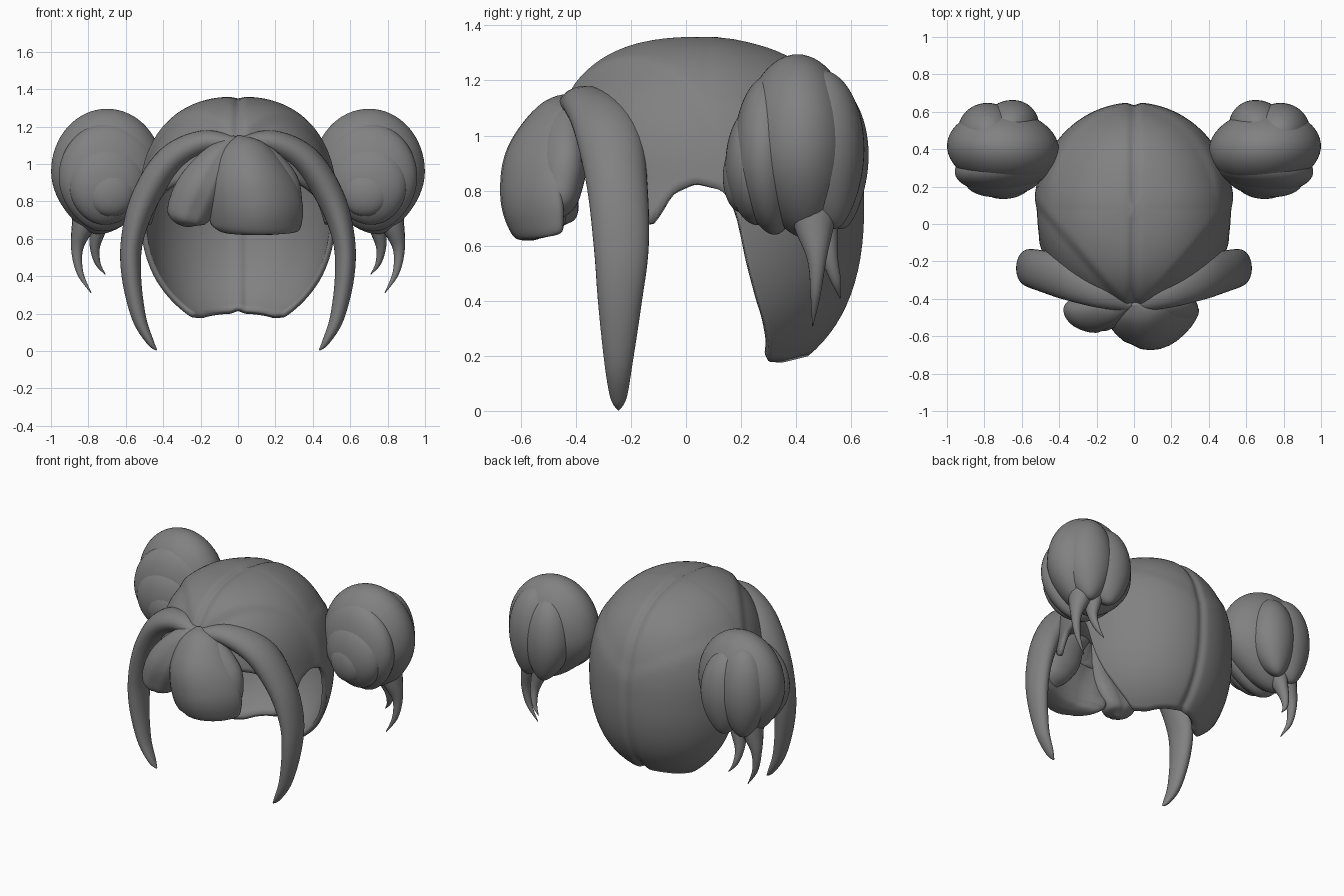
import bpy, bmesh, math
from mathutils import Vector

if "Cube" in bpy.data.objects:
    bpy.data.objects.remove(bpy.data.objects["Cube"])

# Dark grey shared by all hair parts
GREY = bpy.data.materials.new("dark_grey")
GREY.diffuse_color = (.22, .22, .22, 1)
GREY.use_nodes = True
GREY.node_tree.nodes["Principled BSDF"].inputs["Base Color"].default_value = GREY.diffuse_color

def finish(bm, name):
    bmesh.ops.recalc_face_normals(bm, faces=bm.faces)
    me = bpy.data.meshes.new(name)
    bm.to_mesh(me)
    bm.free()
    me.shade_smooth()
    me.materials.append(GREY)
    ob = bpy.data.objects.new(name, me)
    bpy.context.collection.objects.link(ob)
    return ob

def mirror_x(ob):
    m = ob.modifiers.new("mirror", 'MIRROR')
    m.use_axis[0] = True
    m.use_mirror_merge = False

def lerp_table(table, x):
    for (x0, y0), (x1, y1) in zip(table, table[1:]):
        if x <= x1:
            t = max(0, (x - x0) / (x1 - x0))
            return y0 + (y1 - y0) * t
    return table[-1][1]

def smoothstep(x):
    x = min(1, max(0, x))
    return x * x * (3 - 2 * x)

def spline(pts, steps):
    out = []
    for i in range(len(pts) - 1):
        p0, p1, p2, p3 = [pts[min(max(j, 0), len(pts) - 1)] for j in range(i - 1, i + 3)]
        for s in range(steps):
            t = s / steps
            out.append([0.5 * (2*b + (c - a)*t + (2*a - 5*b + 4*c - d)*t*t + (3*b - a - 3*c + d)*t**3)
                        for a, b, c, d in zip(p0, p1, p2, p3)])
    return out + [list(pts[-1])]

def lock(name, pts, wide_axis, bend=0, grooves=(), sides=32):
    """Sweep an ellipse along points (x, y, z, half width, half thickness)."""
    rows = spline(pts, 6)
    pos = [Vector(r[:3]) for r in rows]
    bm = bmesh.new()
    rings = []
    for i, r in enumerate(rows):
        tan = (pos[min(i + 1, len(pos) - 1)] - pos[max(i - 1, 0)]).normalized()
        v = Vector(wide_axis)
        v = (v - tan * v.dot(tan)).normalized()
        u = tan.cross(v)
        w, h = max(r[3], .002), max(r[4], .002)
        ring = []
        for k in range(sides):
            a = 2 * math.pi * k / sides
            f = 1 - sum(.10 * math.exp(-((math.cos(a) - g) / .1) ** 2) for g in grooves)
            p = pos[i] + v * w * math.cos(a) + u * h * f * math.sin(a)
            p.y += bend * (w * math.cos(a)) ** 2
            ring.append(bm.verts.new(p))
        rings.append(ring)
    for r0, r1 in zip(rings, rings[1:]):
        for k in range(sides):
            n = (k + 1) % sides
            bm.faces.new((r0[k], r0[n], r1[n], r1[k]))
    bm.faces.new(rings[0])
    bm.faces.new(rings[-1])
    return finish(bm, name)

# Hair cap: rounded shell whose lower edge varies from front (-1) to back (1)
EDGE = [(-1, .93), (-.75, .9), (-.52, .82), (-.38, .66), (-.3, .72), (-.24, .79), (-.08, .83),
        (.1, .8), (.19, .72), (.25, .55), (.35, .4), (.48, .28), (.62, .18), (.8, .175), (1, .2)]
CY, CZ, NP, NT = .08, .76, 192, 36
bm = bmesh.new()
top = bm.verts.new((0, CY, CZ + .59))
cols = []
for i in range(NP):
    phi = 2 * math.pi * i / NP
    c, s = math.cos(phi), math.sin(phi)
    edge = sum(lerp_table(EDGE, c + d) for d in (-.03, -.015, 0, .015, .03)) / 5
    dz = edge - CZ
    up, down = 2.3 + .45 * max(0, -c), 2.4
    e = (abs(dz) / (.6 if dz > 0 else .67)) ** ((up if dz > 0 else down) / 2)
    th_end = math.acos(math.copysign(e, dz))
    col = []
    for j in range(1, NT + 1):
        th = th_end * j / NT
        n = up if th < math.pi / 2 else down
        zz = math.copysign(abs(math.cos(th)) ** (2 / n), math.cos(th))
        r = math.sin(th) ** (2 / n)
        p = Vector((s * r * .535, c * r * (.57 if c > 0 else .585), zz * (.6 if zz > 0 else .67)))
        # centre parting, swept front planes and a panel line at the back
        k = 1 - .025 * math.exp(-(p.x / .025) ** 2)
        k -= .03 * smoothstep((abs(p.x) * 1.15 - .53 - p.y) / .1) * smoothstep((p.z + .1) / .2)
        k -= .015 * smoothstep((p.z - .12 - .5 * abs(p.x)) / .06) * smoothstep(p.y / .2)
        p = p * k
        col.append(bm.verts.new((p.x, p.y + CY, p.z + CZ)))
    cols.append(col)
for i in range(NP):
    a, b = cols[i], cols[(i + 1) % NP]
    bm.faces.new((top, a[0], b[0]))
    for j in range(NT - 1):
        bm.faces.new((a[j], a[j + 1], b[j + 1], b[j]))
cap = finish(bm, "hair_cap")
m = cap.modifiers.new("thickness", 'SOLIDIFY')
m.thickness = .03
m.offset = -1

# Long tapering side locks
mirror_x(lock("side_lock", [
    (.0, -.42, 1.10, .05, .04), (.18, -.36, 1.115, .09, .065), (.36, -.285, 1.02, .12, .08),
    (.495, -.25, .82, .11, .075), (.565, -.235, .6, .1, .06), (.57, -.24, .4, .08, .052),
    (.53, -.245, .18, .052, .038), (.47, -.245, .05, .03, .02), (.435, -.245, .005, .004, .004)],
    (0, 1, 0)))

# Fringe: one broad lobe and two narrower side lobes
lock("fringe_main", [
    (0, -.41, 1.13, .03, .03), (.03, -.48, 1.06, .14, .075), (.06, -.555, .92, .215, .1),
    (.09, -.58, .79, .25, .095), (.1, -.565, .69, .245, .085), (.1, -.55, .64, .2, .06),
    (.1, -.545, .622, .03, .01)], (1, 0, 0), 1.8, (-.35,))
lock("fringe_side", [
    (-.01, -.41, 1.13, .03, .03), (-.1, -.46, 1.03, .09, .07), (-.19, -.49, .89, .125, .09),
    (-.25, -.48, .77, .125, .09), (-.27, -.47, .7, .1, .075), (-.275, -.465, .665, .02, .01)],
    (1, 0, 0), 1.4, (.2,))
lock("fringe_right", [
    (.01, -.41, 1.12, .03, .03), (.12, -.44, 1.03, .085, .07), (.2, -.45, .9, .12, .09),
    (.24, -.46, .8, .105, .08), (.25, -.47, .74, .08, .06), (.25, -.48, .69, .02, .01)],
    (1, 0, 0), 1.0)

# Side buns: stacked rolls, the large one drawn down towards the strands
def roll(name, centre, radii, taper=0, turn=0):
    bm = bmesh.new()
    bmesh.ops.create_uvsphere(bm, u_segments=48, v_segments=32, radius=1)
    for v in bm.verts:
        x, y, z = v.co
        low = max(0, -z) ** 2
        w = 1 - taper * low
        x = x * radii[0] * w + taper * .15 * low
        y = y * radii[1] * w + taper * .1 * low
        v.co = Vector((x * math.cos(turn) - y * math.sin(turn) + centre[0],
                       x * math.sin(turn) + y * math.cos(turn) + centre[1],
                       z * radii[2] + centre[2]))
    mirror_x(finish(bm, name))

roll("bun_large", (.70, .405, .96), (.3, .205, .335), .3, .08)
roll("bun_rear_outer", (.775, .485, .95), (.17, .16, .29), .3, .5)
roll("bun_rear_inner", (.67, .505, .93), (.15, .17, .27), .3, .9)
roll("bun_middle", (.69, .305, .93), (.27, .13, .29), .2, -.12)
roll("bun_front", (.695, .25, .89), (.21, .105, .215), .1, -.12)
roll("bun_core", (.68, .205, .85), (.13, .07, .13), 0, -.12)

# Loose strands hanging from the buns
mirror_x(lock("bun_strand_outer", [
    (.78, .46, .82, .1, .1), (.825, .465, .68, .075, .065), (.86, .475, .55, .035, .033),
    (.845, .47, .42, .018, .018), (.785, .46, .31, .002, .002)], (0, 1, 0), sides=16))
mirror_x(lock("bun_strand_inner", [
    (.72, .47, .82, .1, .09), (.745, .495, .67, .06, .05), (.765, .52, .56, .032, .028),
    (.75, .545, .47, .018, .015), (.71, .56, .41, .002, .002)], (0, 1, 0), sides=16))
